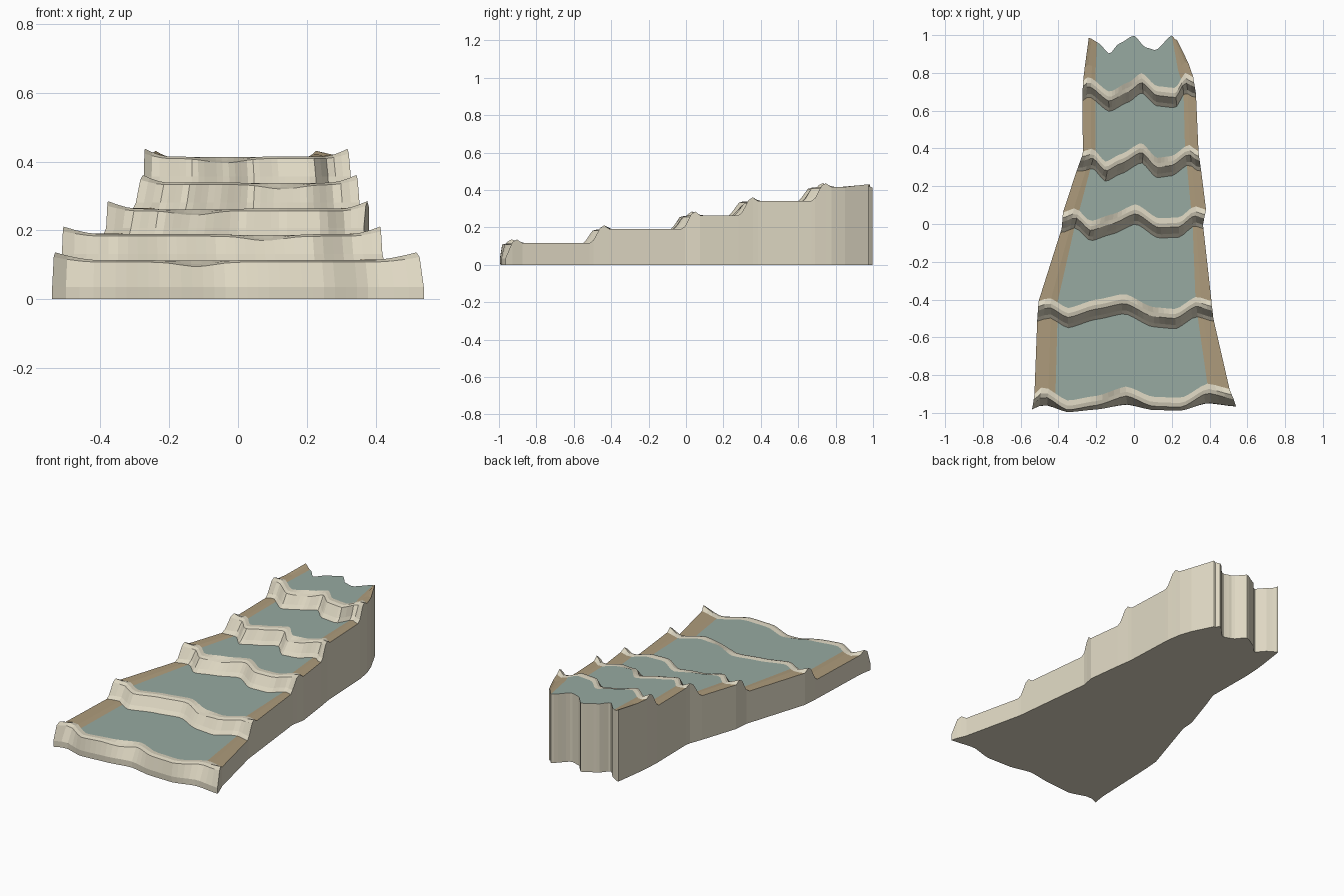
import bpy, bmesh, math

if "Cube" in bpy.data.objects:
    bpy.data.objects.remove(bpy.data.objects["Cube"])


def material(name, rgb):
    m = bpy.data.materials.new(name)
    m.diffuse_color = (*rgb, 1)
    m.use_nodes = True
    m.node_tree.nodes["Principled BSDF"].inputs["Base Color"].default_value = m.diffuse_color
    return m


STONE, BANK, WATER = 0, 1, 2
MATS = [material("pale_stone", (0.73, 0.68, 0.54)),
        material("tan_bank", (0.42, 0.33, 0.20)),
        material("pool_water", (0.31, 0.40, 0.355))]

# Wavy rear edge of each pool lip, as (x, y) points
LIPS = [
    [(-.54, -.91), (-.48, -.86), (-.35, -.935), (-.2, -.91), (-.04, -.86),
     (.1, -.915), (.25, -.92), (.39, -.845), (.54, -.88)],
    [(-.51, -.41), (-.45, -.39), (-.35, -.445), (-.2, -.40), (-.05, -.37),
     (.1, -.44), (.22, -.45), (.33, -.385), (.42, -.41)],
    [(-.38, .06), (-.31, .085), (-.23, .015), (-.12, .05), (.01, .105),
     (.13, .03), (.24, .035), (.32, .095), (.385, .075)],
    [(-.27, .385), (-.22, .40), (-.15, .33), (-.07, .37), (.04, .43),
     (.12, .35), (.2, .36), (.29, .42), (.34, .385)],
    [(-.275, .755), (-.24, .78), (-.13, .70), (-.03, .75), (.04, .80),
     (.12, .73), (.22, .72), (.27, .80), (.32, .775)],
]
BACK = [(-.235, .985), (-.19, .96), (-.13, .90), (-.08, .955), (0, .998),
        (.06, .935), (.115, .92), (.2, .998), (.22, .975)]
LEVELS = [.112, .187, .261, .337, .413]
DIPS = [-.12, .08, -.13, .13, -.04]       # x of the low spot in each lip

# Plan outline: y, left edge, left shore, right shore, right edge
OUTLINE = [(-.97, -.54, -.42, .41, .54), (-.88, -.525, -.415, .385, .50),
           (-.50, -.512, -.405, .335, .42), (-.41, -.505, -.405, .325, .41),
           (-.02, -.382, -.31, .31, .365), (.08, -.375, -.285, .30, .385),
           (.37, -.27, -.205, .27, .342), (.67, -.274, -.205, .262, .328),
           (.78, -.268, -.205, .245, .31), (.98, -.236, -.195, .195, .217)]
N_BANK, N_POOL = 3, 26


def outline(y):
    y = max(OUTLINE[0][0], min(OUTLINE[-1][0], y))
    for a, b in zip(OUTLINE, OUTLINE[1:]):
        if y <= b[0]:
            t = (y - a[0]) / (b[0] - a[0])
            return [p + (q - p) * t for p, q in zip(a[1:], b[1:])]


def wave(points, x):
    """Eased interpolation along the points."""
    x = max(points[0][0], min(points[-1][0], x))
    for (x0, y0), (x1, y1) in zip(points, points[1:]):
        if x <= x1:
            t = (x - x0) / (x1 - x0)
            t = .5 * t + .5 * t * t * (3 - 2 * t)
            return y0 + (y1 - y0) * t


def columns(y):
    """x positions across the terrace with how far each is up the bank."""
    l, ls, rs, r = outline(y)
    cols = [(l + (ls - l) * i / N_BANK, 1 - i / N_BANK) for i in range(N_BANK)]
    cols += [(ls + (rs - ls) * i / N_POOL, 0) for i in range(N_POOL + 1)]
    cols += [(rs + (r - rs) * i / N_BANK, i / N_BANK)
             for i in range(1, N_BANK + 1)]
    return cols


bm = bmesh.new()
rows, kinds = [], []


def add_row(points, shift, z, bump=0, dip=None, flatten=0, floor=None):
    mean = sum(p[1] for p in points) / len(points)
    row = []
    for x, bank in columns(mean + shift):
        y = wave(points, x)
        y += (mean - y) * flatten + shift
        h = z + bump * bank ** 1.5
        if floor is not None:
            h += .004 * min(1, bank * 3)
        if dip is not None:
            h -= .013 * math.exp(-((x - dip) / .07) ** 2)
        row.append(bm.verts.new((x, y, h)))
    rows.append(row)


# Rows from front to back: stone riser, lip, then level pool floor
for i, (lip, level, dip) in enumerate(zip(LIPS, LEVELS, DIPS)):
    if i == 0:
        add_row(lip, -.08, 0, flatten=.5)
        add_row(lip, -.08, .035, flatten=.45)
        kinds += ["stone", "stone"]
    else:
        low = LEVELS[i - 1]
        add_row(lip, -.105, low, floor=True)
        add_row(lip, -.085, low + .02)
        kinds += ["stone", "stone"]
    add_row(lip, -.05, level - .004, bump=.014, dip=dip)
    add_row(lip, -.028, level + .002, bump=.022, dip=dip)
    add_row(lip, 0, level, floor=True)
    kinds += ["stone", "stone", "floor"]
    if i == 4:
        add_row(lip, .07, level, floor=True, flatten=.3)
        kinds.append("floor")
add_row(BACK, 0, LEVELS[-1], bump=.018)

# Top surface, coloured by row kind and bank position
n = len(rows[0])
for a, b, kind in zip(rows, rows[1:], kinds):
    for j in range(n - 1):
        f = bm.faces.new((a[j], a[j + 1], b[j + 1], b[j]))
        if kind == "floor":
            pool = N_BANK <= j < N_BANK + N_POOL
            f.material_index = WATER if pool else BANK

# Side and back walls down to the ground, then the underside
border = [r[-1] for r in rows] + rows[-1][-2:0:-1] + [r[0] for r in rows[::-1]]
ground = [v if v.co.z < 1e-6 else bm.verts.new((v.co.x, v.co.y, 0))
          for v in border]
for k in range(len(border) - 1):
    quad = [border[k], ground[k], ground[k + 1], border[k + 1]]
    bm.faces.new(list(dict.fromkeys(quad)))
bm.faces.new(ground + rows[0][1:-1])
bmesh.ops.recalc_face_normals(bm, faces=bm.faces)

mesh = bpy.data.meshes.new("terraced_pools")
bm.to_mesh(mesh)
bm.free()
for m in MATS:
    mesh.materials.append(m)
terrace = bpy.data.objects.new("terraced_pools", mesh)
bpy.context.collection.objects.link(terrace)
